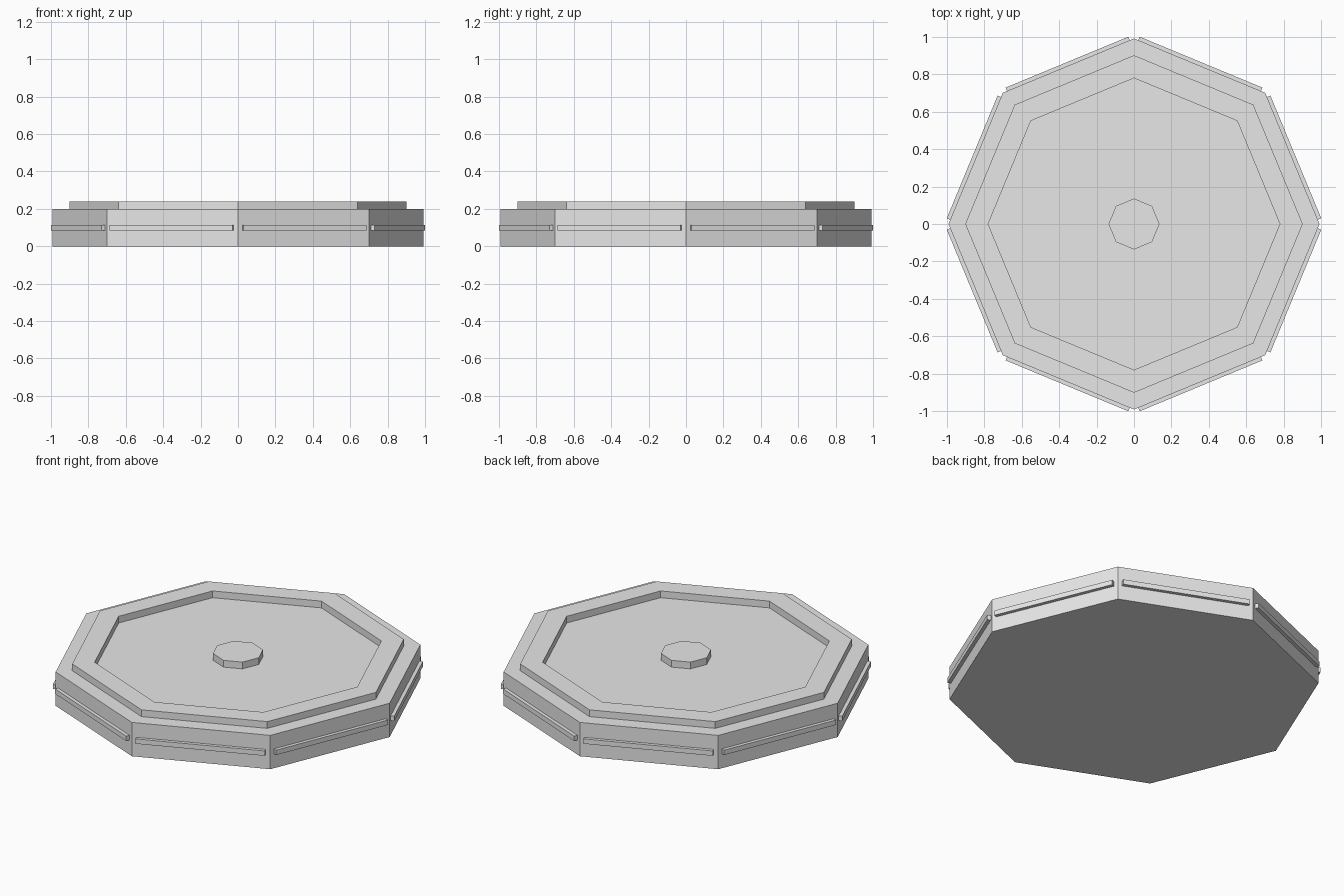
import bpy
import bmesh
from math import cos, sin, pi
from mathutils import Matrix

SIDES = 8
BASE_R = 0.992
BASE_H = 0.2
TOP = 0.24

cube = bpy.data.objects.get("Cube")
if cube:
    bpy.data.objects.remove(cube, do_unlink=True)

# Single pale grey material
grey = bpy.data.materials.new("pale_grey")
grey.use_nodes = True
colour = (0.8, 0.8, 0.8, 1.0)
grey.diffuse_color = colour
grey.node_tree.nodes["Principled BSDF"].inputs["Base Color"].default_value = colour


def finish(name, bm):
    bmesh.ops.recalc_face_normals(bm, faces=bm.faces)
    mesh = bpy.data.meshes.new(name)
    bm.to_mesh(mesh)
    bm.free()
    mesh.materials.append(grey)
    obj = bpy.data.objects.new(name, mesh)
    bpy.context.collection.objects.link(obj)
    return obj


def loop(bm, radius, z):
    """Octagonal loop of vertices with corners on the axes."""
    step = 2 * pi / SIDES
    return [bm.verts.new((radius * cos(i * step), radius * sin(i * step), z))
            for i in range(SIDES)]


def bridge(bm, a, b):
    for i in range(SIDES):
        j = (i + 1) % SIDES
        bm.faces.new((a[i], a[j], b[j], b[i]))


def prism(name, radius, z0, z1):
    bm = bmesh.new()
    low, high = loop(bm, radius, z0), loop(bm, radius, z1)
    bridge(bm, low, high)
    bm.faces.new(low)
    bm.faces.new(high)
    return finish(name, bm)


def ring(name, outer, inner, z0, z1):
    bm = bmesh.new()
    loops = [loop(bm, r, z) for r, z in
             ((outer, z0), (outer, z1), (inner, z1), (inner, z0))]
    for k in range(4):
        bridge(bm, loops[k], loops[(k + 1) % 4])
    return finish(name, bm)


# Slab, raised rim and centre knob
prism("base_slab", BASE_R, 0, BASE_H)
ring("raised_rim", 0.902, 0.78, BASE_H, TOP)
prism("centre_knob", 0.136, BASE_H, TOP)

# One trim bar on each side, sunk slightly into the slab
apothem = BASE_R * cos(pi / SIDES)
depth, sunk = 0.02, 0.01
for i in range(SIDES):
    bm = bmesh.new()
    place = (Matrix.Rotation((i + 0.5) * 2 * pi / SIDES, 4, "Z")
             @ Matrix.Translation((apothem + (depth - sunk) / 2, 0, 0.1))
             @ Matrix.Diagonal((depth + sunk, 0.71, 0.029, 1)))
    bmesh.ops.create_cube(bm, size=1, matrix=place)
    finish(f"side_trim_bar_{i + 1}", bm)
